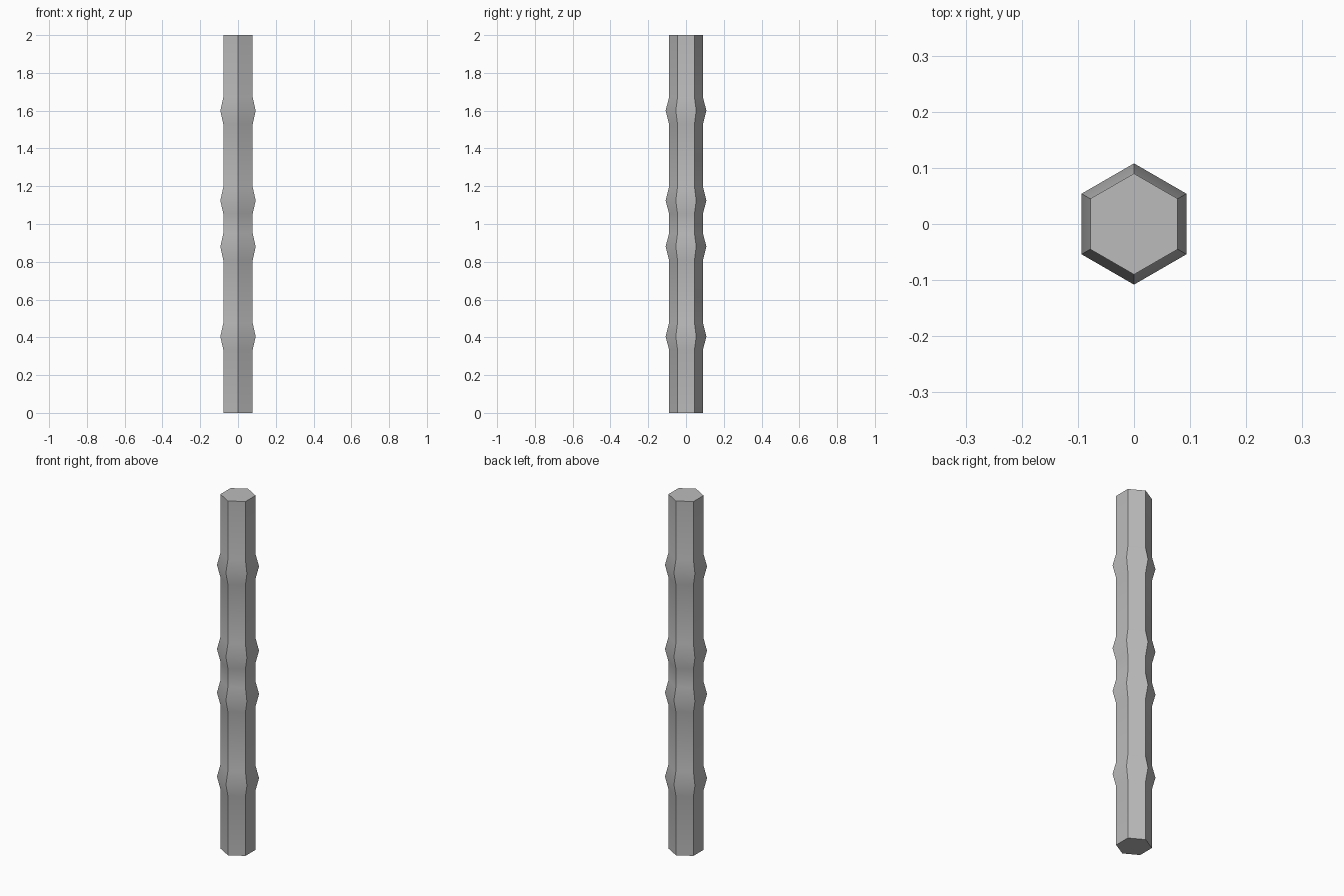
import bpy
import bmesh
from math import cos, sin, radians, pi

cube = bpy.data.objects.get("Cube")
if cube:
    bpy.data.objects.remove(cube, do_unlink=True)

SIDES = 6
SHAFT_RADIUS = 0.09
KNOT_RADIUS = 0.108
KNOT_HALF = 0.07
KNOT_HEIGHTS = (0.405, 0.88, 1.125, 1.6)

# Plain grey material
grey = bpy.data.materials.new("plain grey")
grey.use_nodes = True
colour = (0.5, 0.5, 0.5, 1)
grey.diffuse_color = colour
grey.node_tree.nodes["Principled BSDF"].inputs["Base Color"].default_value = colour

# Profile of the shaft: straight lengths with four swollen knots
profile = [(0, SHAFT_RADIUS)]
for z in KNOT_HEIGHTS:
    profile += [(z - KNOT_HALF, SHAFT_RADIUS), (z, KNOT_RADIUS), (z + KNOT_HALF, SHAFT_RADIUS)]
profile.append((2, SHAFT_RADIUS))

# Hexagonal rings with a corner facing front, bridged into side walls
bm = bmesh.new()
angles = [-pi / 2 + 2 * pi * i / SIDES for i in range(SIDES)]
rings = [[bm.verts.new((r * cos(a), r * sin(a), z)) for a in angles] for z, r in profile]
for low, high in zip(rings, rings[1:]):
    for i in range(SIDES):
        j = (i + 1) % SIDES
        bm.faces.new((low[i], low[j], high[j], high[i]))

# Flat end caps
bm.faces.new(rings[0][::-1])
bm.faces.new(rings[-1])

mesh = bpy.data.meshes.new("knotted_pole")
bm.to_mesh(mesh)
bm.free()
mesh.materials.append(grey)
pole = bpy.data.objects.new("knotted_pole", mesh)
bpy.context.collection.objects.link(pole)

# Smooth along the length, sharp on the six corners
bpy.ops.object.select_all(action="DESELECT")
pole.select_set(True)
bpy.context.view_layer.objects.active = pole
bpy.ops.object.shade_smooth_by_angle(angle=radians(35))
